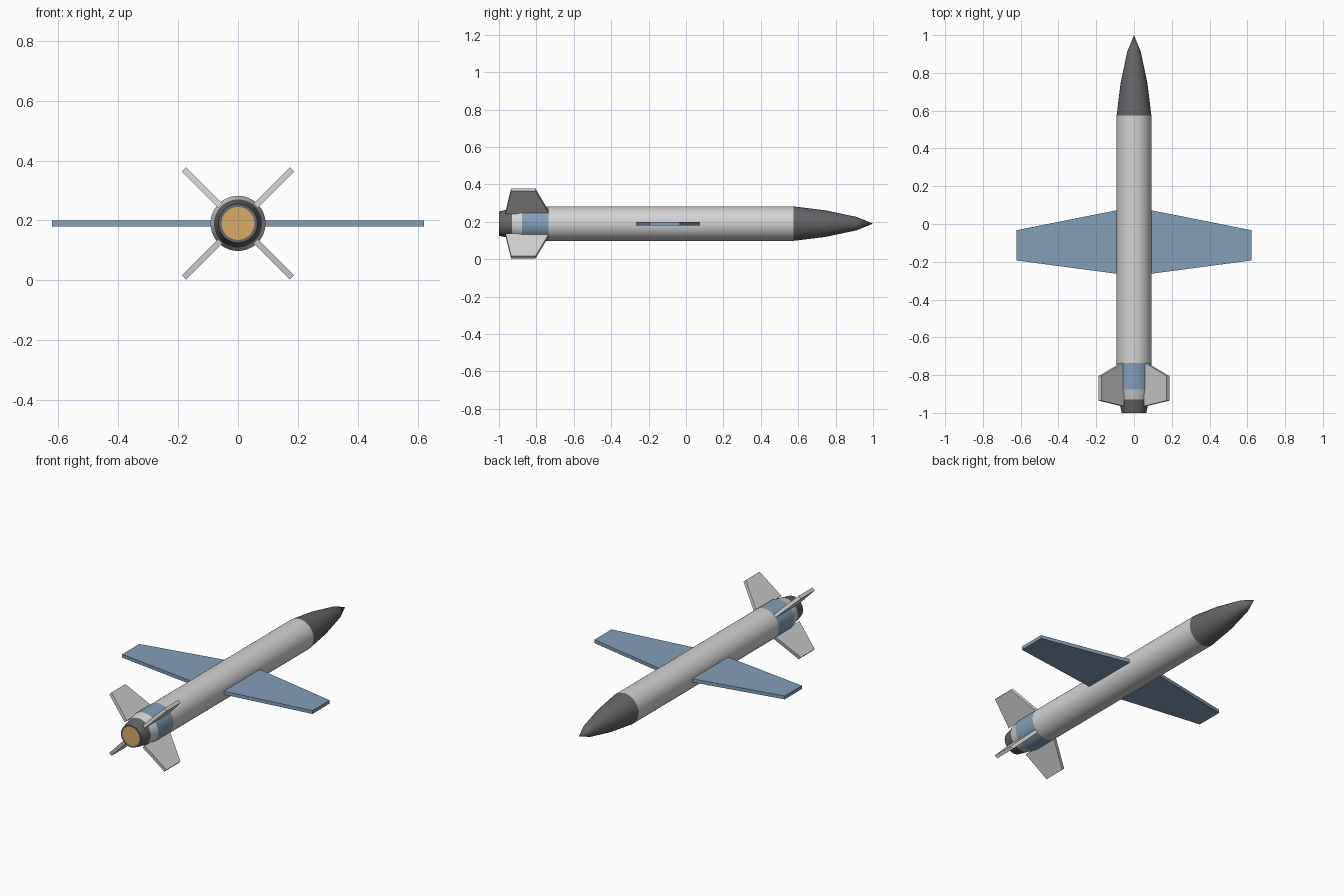
import bpy, bmesh, math
from mathutils import Matrix

if "Cube" in bpy.data.objects:
    bpy.data.objects.remove(bpy.data.objects["Cube"])

AXIS_Z = 0.19
SIDES = 48
R = 0.092


def material(name, rgb):
    m = bpy.data.materials.new(name)
    m.diffuse_color = (*rgb, 1)
    m.use_nodes = True
    m.node_tree.nodes["Principled BSDF"].inputs["Base Color"].default_value = m.diffuse_color
    return m


LIGHT = material("light_grey", (0.65, 0.65, 0.65))
DARK = material("dark_grey", (0.125, 0.13, 0.135))
BLUE = material("steel_blue", (0.23, 0.345, 0.48))
GOLD = material("amber", (0.70, 0.41, 0.13))


def finish(name, bm, mat, smooth):
    mesh = bpy.data.meshes.new(name)
    bm.to_mesh(mesh)
    bm.free()
    mesh.materials.append(mat)
    ob = bpy.data.objects.new(name, mesh)
    ob.location.z = AXIS_Z
    bpy.context.collection.objects.link(ob)
    if smooth:
        bpy.ops.object.select_all(action='DESELECT')
        ob.select_set(True)
        bpy.context.view_layer.objects.active = ob
        bpy.ops.object.shade_smooth_by_angle(angle=math.radians(30))
    return ob


def lathe(name, profile, mat):
    """Spin (y, radius) points about the long axis."""
    bm = bmesh.new()
    rings = []
    for y, r in profile:
        if r == 0:
            rings.append([bm.verts.new((0, y, 0))] * SIDES)
        else:
            angles = [math.tau * i / SIDES for i in range(SIDES)]
            rings.append([bm.verts.new((r * math.cos(a), y, r * math.sin(a))) for a in angles])
    for lo, hi in zip(rings, rings[1:]):
        for i in range(SIDES):
            j = (i + 1) % SIDES
            corners = dict.fromkeys((lo[i], hi[i], hi[j], lo[j]))
            bm.faces.new(list(corners))
    return finish(name, bm, mat, True)


def blade(name, outline, thickness, angle, mat):
    """Flat plate from (radius, y) points, turned about the long axis."""
    bm = bmesh.new()
    face = bm.faces.new([bm.verts.new((r, y, -thickness / 2)) for r, y in outline])
    ext = bmesh.ops.extrude_face_region(bm, geom=[face])
    top = [v for v in ext["geom"] if isinstance(v, bmesh.types.BMVert)]
    bmesh.ops.translate(bm, verts=top, vec=(0, 0, thickness))
    bmesh.ops.recalc_face_normals(bm, faces=bm.faces)
    bm.transform(Matrix.Rotation(math.radians(angle), 4, 'Y'))
    return finish(name, bm, mat, False)


# Fuselage, from the exhaust forward to the nose tip
lathe("exhaust", [(-1.0, 0), (-1.0, 0.055)], GOLD)
lathe("nozzle", [(-1.0, 0.055), (-1.0, 0.065), (-0.93, 0.08)], DARK)
lathe("tail_cone", [(-0.93, 0.08), (-0.877, R)], LIGHT)
lathe("tail_band", [(-0.877, R), (-0.735, R)], BLUE)
lathe("body", [(-0.735, R), (0.575, R)], LIGHT)
lathe("nose_cone", [(0.575, R), (0.745, 0.071), (0.912, 0.036), (1.0, 0)], DARK)

# Pair of tapered wings
wing = [(0.08, 0.075), (0.622, -0.033), (0.622, -0.193), (0.08, -0.265)]
for side, angle in (("right", 0), ("left", 180)):
    blade(f"{side}_wing", wing, 0.02, angle, BLUE)

# Four tail fins in an X
fin = [(0.083, -0.732), (0.255, -0.805), (0.255, -0.935), (0.083, -0.965)]
for i in range(4):
    blade(f"tail_fin_{i + 1}", fin, 0.02, 45 + 90 * i, LIGHT)
